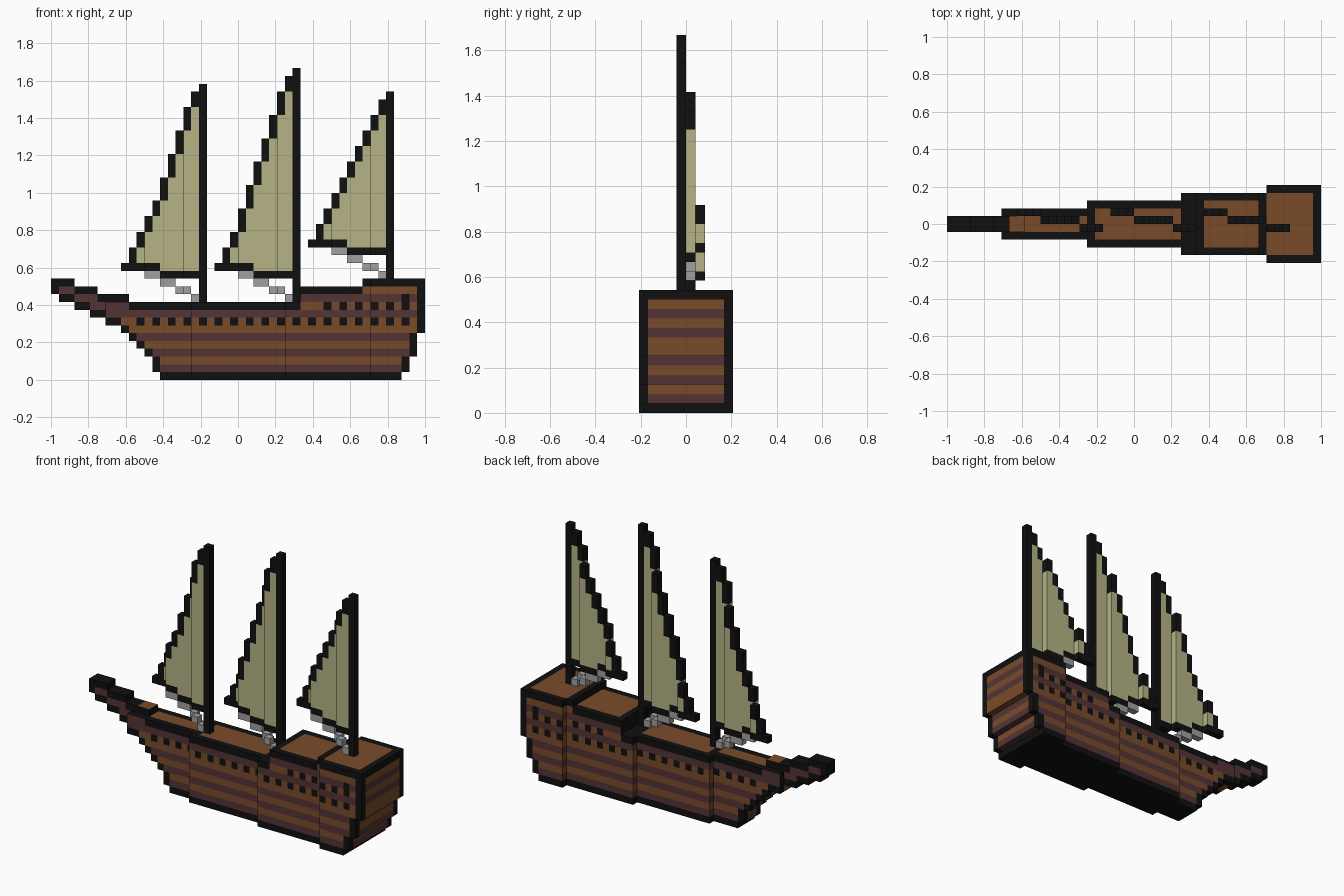
import bpy
import bmesh

if "Cube" in bpy.data.objects:
    bpy.data.objects.remove(bpy.data.objects["Cube"])

V = 2 / 48  # block size; the ship is 48 blocks long


def material(name, rgb):
    lin = [(c / 255 / 12.92) if c < 11 else ((c / 255 + 0.055) / 1.055) ** 2.4 for c in rgb]
    m = bpy.data.materials.new(name)
    m.use_nodes = True
    m.diffuse_color = (*lin, 1)
    bsdf = m.node_tree.nodes["Principled BSDF"]
    bsdf.inputs["Base Color"].default_value = (*lin, 1)
    bsdf.inputs["Roughness"].default_value = 0.9
    return m


BLACK = material("black trim", (16, 16, 16))
BROWN = material("brown planks", (121, 75, 42))
PURPLE = material("dark plum planks", (84, 52, 53))
CREAM = material("cream cloth", (181, 179, 134))
GREY = material("grey rope", (160, 160, 160))


def finish(name, bm, mats):
    me = bpy.data.meshes.new(name)
    bm.to_mesh(me)
    bm.free()
    for m in mats:
        me.materials.append(m)
    ob = bpy.data.objects.new(name, me)
    bpy.context.collection.objects.link(ob)
    return ob


def boxes(name, mat, spans):
    """One object of boxes; each span is (x0, x1, y0, y1, z0, z1) in blocks."""
    bm = bmesh.new()
    for x0, x1, y0, y1, z0, z1 in spans:
        vs = bmesh.ops.create_cube(bm, size=1)["verts"]
        for v in vs:
            v.co.x = (x1 if v.co.x > 0 else x0) * V - 1
            v.co.y = (y1 if v.co.y > 0 else y0) * V
            v.co.z = (z1 if v.co.z > 0 else z0) * V
    return finish(name, bm, [mat])


# ---- hull: stepped side profile, widened section by section ----
FIRST = [14, 13, 13, 12, 11, 10, 9, 7, 5, 3, 1, 0, 0]   # bow column of each row
LAST = [44, 45, 45, 46, 46, 46] + [47] * 7               # stern column of each row


def top(c):
    for limit, height in ((3, 13), (6, 12), (10, 11), (32, 10), (40, 12)):
        if c < limit:
            return height
    return 13


def half(c, r):
    if 7 <= c < 10 and r == 10:    # narrow heel of the bowsprit on the foredeck
        return 1
    return 1 + sum(c >= start for start in (7, 18, 30, 41))


def filled(c, r, j):
    return (0 <= r < 13 and FIRST[r] <= c <= LAST[r] and r < top(c)
            and -half(c, r) <= j < half(c, r))


def plank(c, r):
    if c < 10 and r >= 8:
        return PURPLE
    return PURPLE if r in (1, 3, 5, 8, 10) else BROWN


def porthole(c, r):
    return c % 2 == 1 and ((r == 7 and 11 <= c <= 45) or (r == 9 and 35 <= c <= 45)
                           or (r == 10 and c == 45))


def hull_colour(c, r, j, n):
    h = half(c, r)
    edge = j in (-h, h - 1)
    if n[2] > 0:                                   # decks with dark rails
        if r == 10 and c in (8, 9):
            return BROWN
        return BLACK if edge or c < 8 or c in (18, 30, 31, 32, 40, 47) else BROWN
    if r == 0 or r == top(c) - 1:                  # keel and rail
        return BLACK
    if n[1]:                                       # sides
        outline = c in (FIRST[r], LAST[r]) or not filled(c, r - 1, 0)
        return BLACK if outline or porthole(c, r) else plank(c, r)
    if n[0] < 0 and c == 32:                       # quarterdeck front
        return BLACK
    if n[0] < 0 and c in (18, 30, 41):             # shoulders between sections
        return plank(c, r)
    return BLACK if edge else plank(c, r)


SIDES = {(1, 0, 0): ((1, 0, 0), (1, 1, 0), (1, 1, 1), (1, 0, 1)),
         (-1, 0, 0): ((0, 0, 0), (0, 0, 1), (0, 1, 1), (0, 1, 0)),
         (0, 1, 0): ((0, 1, 0), (0, 1, 1), (1, 1, 1), (1, 1, 0)),
         (0, -1, 0): ((0, 0, 0), (1, 0, 0), (1, 0, 1), (0, 0, 1)),
         (0, 0, 1): ((0, 0, 1), (1, 0, 1), (1, 1, 1), (0, 1, 1)),
         (0, 0, -1): ((0, 0, 0), (0, 1, 0), (1, 1, 0), (1, 0, 0))}
hull_mats = [BLACK, BROWN, PURPLE]
bm = bmesh.new()
for c in range(48):
    for r in range(13):
        for j in range(-5, 5):
            if not filled(c, r, j):
                continue
            for n, corners in SIDES.items():
                if filled(c + n[0], r + n[2], j + n[1]):
                    continue
                f = bm.faces.new([bm.verts.new(((c + a) * V - 1, (j + b) * V, (r + d) * V))
                                  for a, b, d in corners])
                f.material_index = hull_mats.index(hull_colour(c, r, j, n))
bmesh.ops.remove_doubles(bm, verts=bm.verts, dist=V / 50)
finish("hull", bm, hull_mats)


# ---- masts with stepped sails, booms and ropes ----
def layer(d):
    """Depth of a sail column, d blocks ahead of the mast."""
    y = -1 if d <= 2 else 0 if d <= 7 else 1
    return y, y + 1


def rig(label, mast, foot, head, boom, tops):
    """tops: sail height of each column, counted forward from the mast."""
    boxes(label + "_mast", BLACK, [(mast, mast + 1, -1, 0, foot, head)])
    cloth, edging, booms, ropes = [], [], [], []
    for d in range(1, 11):
        x, (y0, y1) = mast - d, layer(d)
        low = boom if d > 5 else boom - 1
        booms.append((x, x + 1, y0, y1, low, low + 1))
        if d <= len(tops):
            lower = tops[d] if d < len(tops) else boom + 1
            edging.append((x, x + 1, y0, y1, lower, tops[d - 1]))
            if lower > low + 1:
                cloth.append((x, x + 1, y0, y1, low + 1, lower))
        if d <= 7:
            z = boom - 4 + d // 2
            ropes.append((x, x + 1, y0, y1, z, z + 1))
    boxes(label + "_sail", CREAM, cloth)
    boxes(label + "_sail_edging", BLACK, edging)
    boxes(label + "_boom", BLACK, booms)
    boxes(label + "_rope", GREY, ropes)


rig("fore", 19, 10, 38, 14, [37, 35, 32, 29, 26, 23, 21, 19, 17])
rig("main", 31, 10, 40, 14, [39, 37, 34, 31, 28, 25, 22, 19, 17])
rig("aft", 43, 13, 37, 17, [36, 34, 32, 30, 28, 26, 24, 22, 20])
